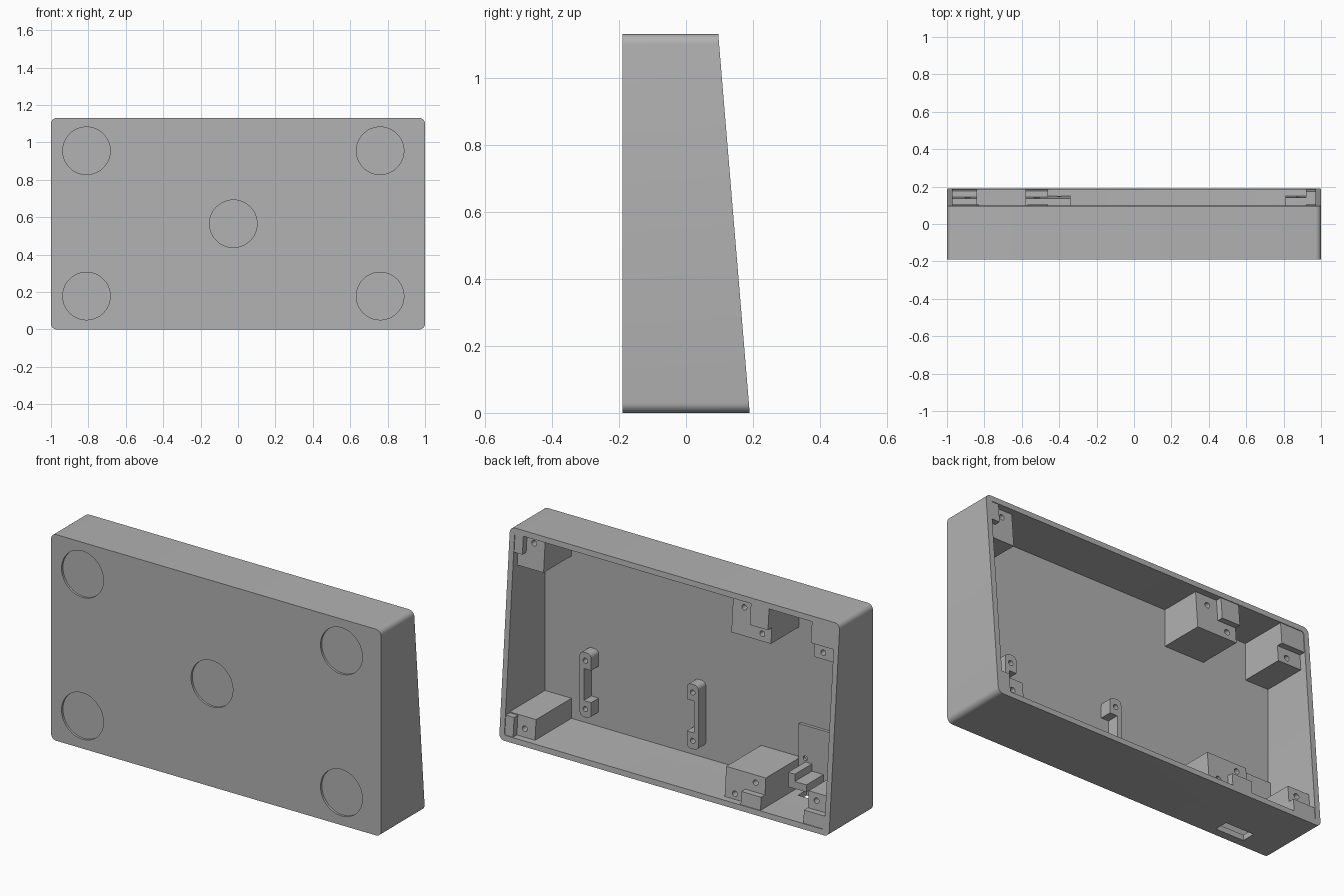
import bpy, bmesh
from math import pi, sin, cos

if "Cube" in bpy.data.objects:
    bpy.data.objects.remove(bpy.data.objects["Cube"])

FRONT, FLOOR, TOP, WALL = -0.19, -0.165, 1.13, 0.03

grey = bpy.data.materials.new("plain grey")
grey.use_nodes = True
grey.diffuse_color = (0.445, 0.445, 0.445, 1)
grey.node_tree.nodes["Principled BSDF"].inputs["Base Color"].default_value = grey.diffuse_color


def rim(z):
    """Depth of the sloping open back at height z."""
    return 0.19 - 0.083 * z


def rect(x0, x1, z0, z1, r=0.0, steps=6):
    """Rectangle outline in x and z, with optional round corners."""
    if r == 0:
        return [(x0, z0), (x1, z0), (x1, z1), (x0, z1)]
    corners = [(x1 - r, z1 - r), (x0 + r, z1 - r), (x0 + r, z0 + r), (x1 - r, z0 + r)]
    return [(cx + r * cos(a), cz + r * sin(a))
            for i, (cx, cz) in enumerate(corners)
            for a in [(i + k / steps) * pi / 2 for k in range(steps + 1)]]


def circle(x, z, r, n=48):
    return [(x + r * cos(2 * pi * k / n), z + r * sin(2 * pi * k / n)) for k in range(n)]


def prism(name, outline, front, back):
    """Extrude an outline from y = front to y = back(z)."""
    bm = bmesh.new()
    a = [bm.verts.new((x, front, z)) for x, z in outline]
    b = [bm.verts.new((x, back(z), z)) for x, z in outline]
    bm.faces.new(a)
    bm.faces.new(b[::-1])
    for i in range(len(a)):
        j = (i + 1) % len(a)
        bm.faces.new((a[i], b[i], b[j], a[j]))
    bmesh.ops.recalc_face_normals(bm, faces=bm.faces)
    mesh = bpy.data.meshes.new(name)
    bm.to_mesh(mesh)
    bm.free()
    mesh.materials.append(grey)
    obj = bpy.data.objects.new(name, mesh)
    bpy.context.collection.objects.link(obj)
    return obj


def cut(obj, cutters):
    """Subtract each cutter, bake the result and remove the cutters."""
    for c in cutters:
        c.hide_render = True
        m = obj.modifiers.new("cut", "BOOLEAN")
        m.operation, m.solver, m.object = "DIFFERENCE", "EXACT", c
    bpy.context.view_layer.update()
    graph = bpy.context.evaluated_depsgraph_get()
    baked = bpy.data.meshes.new_from_object(obj.evaluated_get(graph))
    obj.modifiers.clear()
    obj.data = baked
    for c in cutters:
        bpy.data.objects.remove(c)


def flat(y):
    return lambda z: y


def below_rim(depth):
    return lambda z: rim(z) - depth


# Tapered shell, hollow from the back
shell = prism("shell", rect(-1, 1, 0, TOP, 0.03), FRONT, rim)
cutters = [prism("cavity", rect(-1 + WALL, 1 - WALL, WALL, TOP - WALL, 0.012), FLOOR, flat(0.4))]
# Shallow round recesses for feet
spots = [(x, z) for x in (-0.81, 0.76) for z in (0.178, 0.955)] + [(-0.025, 0.565)]
cutters += [prism("foot_recess", circle(x, z, 0.127), -0.25, flat(FRONT + 0.012)) for x, z in spots]
# Cable opening in the bottom wall
cutters.append(prism("cable_opening", rect(-0.8, -0.63, -0.1, 0.1), -0.145, flat(-0.07)))
cut(shell, cutters)
bpy.ops.object.select_all(action="DESELECT")
shell.select_set(True)
bpy.context.view_layer.objects.active = shell
bpy.ops.object.shade_smooth_by_angle(angle=0.6)

# Screw posts: name, x range, z range, screw holes
LOW, HIGH = 0.015, TOP - 0.015
posts = [
    ("lower_left_post", 0.81, 0.985, LOW, 0.14, [(0.875, 0.075)]),
    ("upper_left_post", 0.81, 0.985, 0.92, HIGH, [(0.875, 1.06)]),
    ("lower_middle_post", -0.58, -0.34, LOW, 0.19, [(-0.4, 0.06), (-0.52, 0.15)]),
    ("upper_middle_post", -0.57, -0.33, 0.9, HIGH, [(-0.4, 1.05), (-0.515, 0.94)]),
    ("lower_right_post", -0.985, -0.84, LOW, 0.19, [(-0.89, 0.15)]),
    ("upper_right_post", -0.985, -0.83, 0.9, HIGH, [(-0.885, 0.935)]),
]
for name, x0, x1, z0, z1, holes in posts:
    post = prism(name, rect(x0, x1, z0, z1), FLOOR - 0.005, below_rim(0.037))
    cut(post, [prism("screw_hole", circle(x, z, 0.015, 20), rim(z) - 0.12, flat(0.4)) for x, z in holes])

# Raised stops beside the screw seats, just under the rim
stops = [
    ("lower_left_stop", 0.92, 0.985, LOW, 0.135),
    ("upper_left_stop", 0.92, 0.985, 1.0, HIGH),
    ("lower_middle_stop", -0.58, -0.46, LOW, 0.1),
    ("upper_middle_stop", -0.57, -0.46, 0.985, HIGH),
    ("lower_right_stop", -0.985, -0.84, LOW, 0.1),
    ("upper_right_stop", -0.985, -0.83, 0.985, HIGH),
]
for name, x0, x1, z0, z1 in stops:
    prism(name, rect(x0, x1, z0, z1), 0, below_rim(0.004))

# Two board clips on the inner face: round ears joined by a thin bar
for name, x, side in (("left_clip", 0.68, 1), ("centre_clip", 0.03, -1)):
    clip = prism(name, rect(x - 0.035, x + 0.035, 0.095, 0.45, 0.025), FLOOR - 0.005, flat(-0.1))
    near, far = x + 0.01 * side, x - 0.06 * side
    gap = rect(min(near, far), max(near, far), 0.185, 0.36)
    tools = [prism("clip_gap", gap, -0.3, flat(0.1))]
    tools += [prism("clip_hole", circle(x, z, 0.014, 20), -0.15, flat(0.1)) for z in (0.14, 0.405)]
    cut(clip, tools)

# Thin mounting plate with a stepped bracket near the cable opening
plate = prism("mounting_plate", rect(-0.975, -0.58, 0.1, 0.38), FLOOR - 0.005, flat(-0.148))
cut(plate, [prism("plate_hole", circle(-0.62, 0.2, 0.013, 20), -0.16, flat(0))])
prism("bracket_tall", rect(-0.66, -0.62, 0.1, 0.18), FLOOR - 0.005, flat(0.0))
prism("bracket_step", rect(-0.73, -0.66, 0.1, 0.14), FLOOR - 0.005, flat(0.0))
